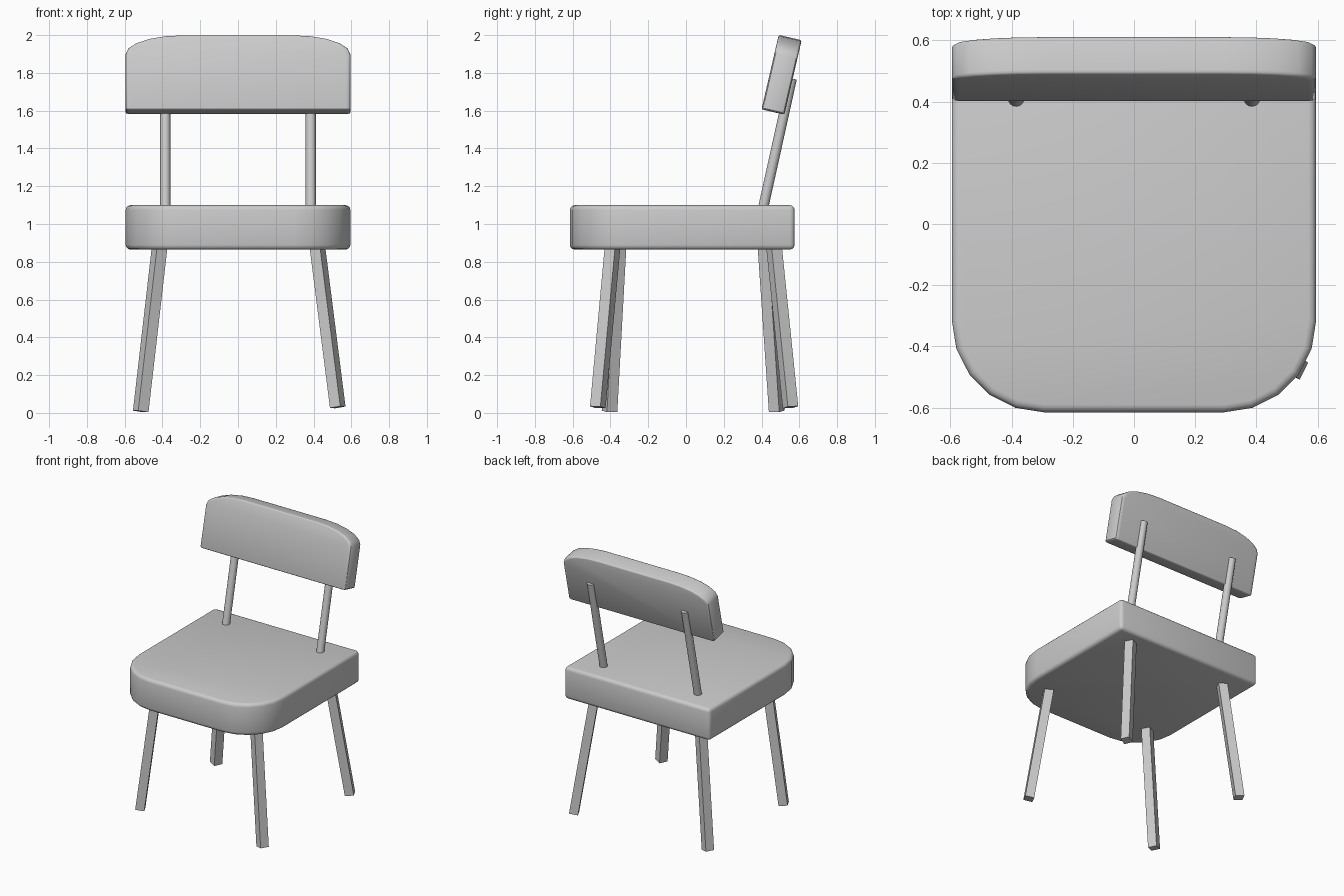
import bpy, bmesh, math
from mathutils import Vector, Matrix

old = bpy.data.objects.get("Cube")
if old:
    bpy.data.objects.remove(old, do_unlink=True)

grey = bpy.data.materials.new("plain_grey")
grey.use_nodes = True
COLOUR = (0.6, 0.6, 0.6, 1)
grey.diffuse_color = COLOUR
grey.node_tree.nodes["Principled BSDF"].inputs["Base Color"].default_value = COLOUR


def finish(name, bm, smooth):
    """Turn a bmesh into a named object, smooth where asked."""
    bmesh.ops.recalc_face_normals(bm, faces=bm.faces)
    mesh = bpy.data.meshes.new(name)
    bm.to_mesh(mesh)
    bm.free()
    mesh.materials.append(grey)
    obj = bpy.data.objects.new(name, mesh)
    bpy.context.collection.objects.link(obj)
    if smooth:
        bpy.ops.object.select_all(action='DESELECT')
        obj.select_set(True)
        bpy.context.view_layer.objects.active = obj
        bpy.ops.object.shade_smooth_by_angle(angle=math.radians(35))
    return obj


def cushion(name, transform):
    """Square slab with two round corners towards -y and softened edges."""
    half, radius, thick, steps = 0.595, 0.3, 0.235, 5
    outline = [(half, half), (-half, half)]
    for side in (-1, 1):
        arc = []
        for i in range(steps + 1):
            a = math.pi / 2 * i / steps
            arc.append((side * (half - radius + radius * math.cos(a)),
                        -(half - radius + radius * math.sin(a))))
        outline += arc if side < 0 else arc[::-1]
    bm = bmesh.new()
    base = bm.faces.new([bm.verts.new((x, y, -thick / 2)) for x, y in outline])
    top = bmesh.ops.extrude_face_region(bm, geom=[base])["geom"]
    bmesh.ops.translate(bm, vec=(0, 0, thick),
                        verts=[v for v in top if isinstance(v, bmesh.types.BMVert)])
    bmesh.ops.recalc_face_normals(bm, faces=bm.faces)
    sharp = [e for e in bm.edges if e.calc_face_angle(0) > math.radians(40)]
    bmesh.ops.bevel(bm, geom=sharp, offset=0.025, segments=3, profile=0.5,
                    affect='EDGES', clamp_overlap=True)
    bm.transform(transform)
    return finish(name, bm, True)


def bar(name, start, end, radius, sides, spin=0, smooth=False):
    """Straight prism between two points, turned about its own axis."""
    start, end = Vector(start), Vector(end)
    axis = end - start
    aim = Vector((0, 0, 1)).rotation_difference(axis).to_matrix().to_4x4()
    bm = bmesh.new()
    bmesh.ops.create_cone(bm, cap_ends=True, segments=sides, radius1=radius,
                          radius2=radius, depth=axis.length)
    bm.transform(Matrix.Translation((start + end) / 2) @ aim
                 @ Matrix.Rotation(spin, 4, 'Z'))
    return finish(name, bm, smooth)


# Seat, and the backrest as the same cushion squashed and stood up
cushion("seat", Matrix.Translation((0, -0.02, 0.982)))
lean = math.radians(13)
cushion("backrest", Matrix.Translation((0, 0.506, 1.79))
        @ Matrix.Rotation(-math.pi / 2 - lean, 4, 'X')
        @ Matrix.Diagonal((1, 0.34, 0.53, 1)))

# Round rods holding the backrest
for side, x in (("right", -0.385), ("left", 0.385)):
    bar(side + "_back_rod", (x, 0.372, 0.92), (x, 0.56, 1.77), 0.027, 16, smooth=True)

# Splayed square legs: foot and top of each, spin mirrored across the seat
turn = math.radians(27)
legs = {
    "right_front_leg": ((-0.515, -0.405, 0.008), (-0.41, -0.355, 0.92), turn),
    "right_back_leg": ((-0.515, 0.48, 0.008), (-0.41, 0.418, 0.92), -turn),
    "left_front_leg": ((0.528, -0.467, 0.03), (0.415, -0.385, 0.92), -turn),
    "left_back_leg": ((0.528, 0.553, 0.03), (0.415, 0.462, 0.92), turn),
}
for name, (foot, top, spin) in legs.items():
    bar(name, foot, top, 0.0435, 4, spin + math.pi / 4)
